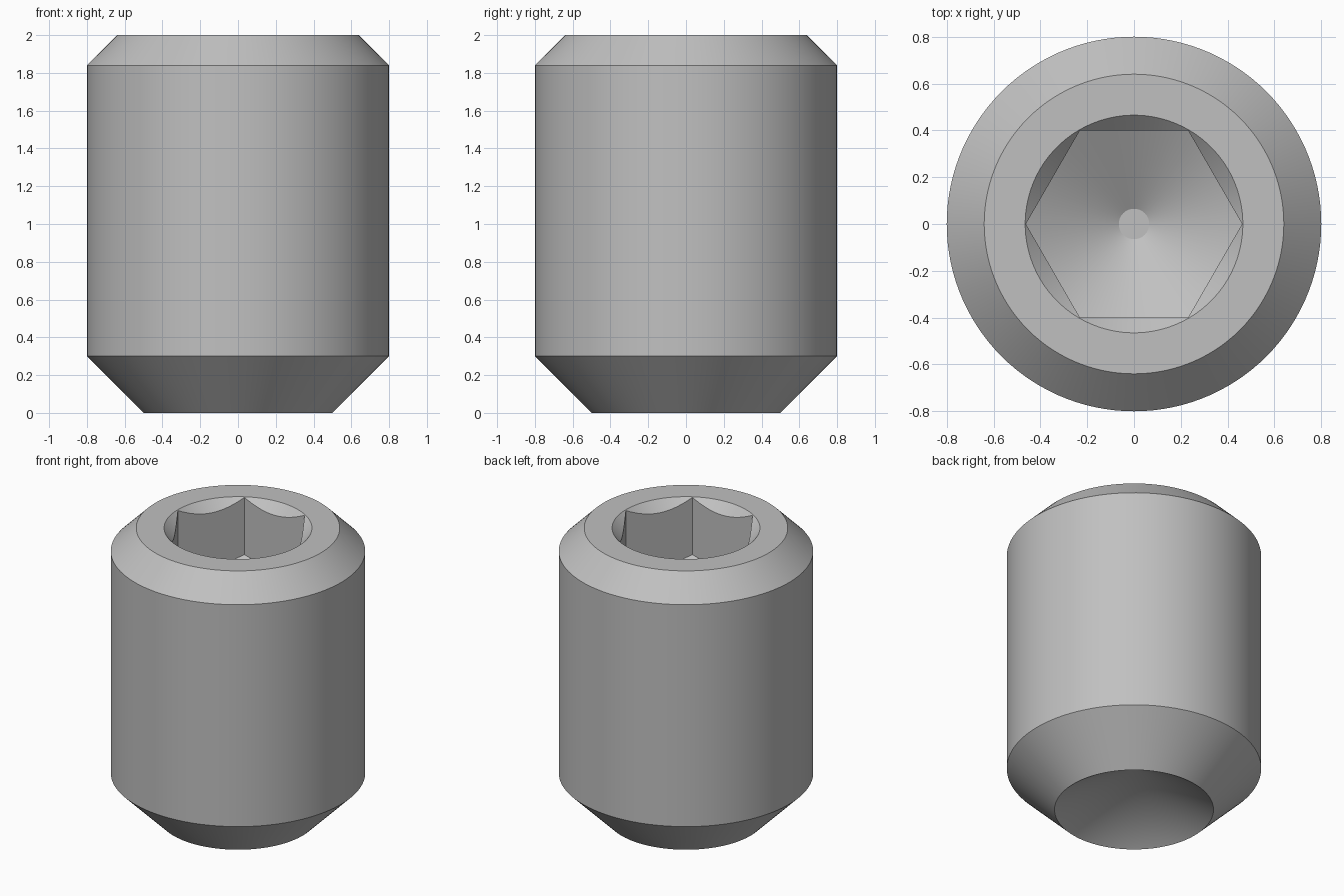
import bpy, bmesh
from math import cos, sin, tan, pi, radians

cube = bpy.data.objects.get("Cube")
if cube:
    bpy.data.objects.remove(cube, do_unlink=True)

SEGMENTS = 120          # multiple of six, so hexagon corners land on vertices
FLAT = 0.40             # half the distance across the socket flats
CORNER = FLAT / cos(pi / 6)
RIM = 0.465             # countersink radius at the top face
SLOPE = tan(radians(30))


def hexagon(a):
    """Radius of the hexagon at angle a, with a corner on +x."""
    return FLAT / cos(a % (pi / 3) - pi / 6)


def circle(r, z):
    return lambda a: (r, z)


# Rings from the cup point, up the outside and down into the socket
rings = [
    circle(0.50, 0.0),                                          # cup rim
    circle(0.80, 0.30),                                         # lower chamfer
    circle(0.80, 1.84),                                         # upper chamfer
    circle(0.64, 2.0),                                          # top face
    circle(RIM, 2.0),                                           # countersink
    lambda a: (hexagon(a), 2.0 - (RIM - hexagon(a))),           # top of hex walls
    lambda a: (hexagon(a), 1.6 - (CORNER - hexagon(a)) * SLOPE),  # foot of hex walls
    circle(0.065, 1.6 - (CORNER - 0.065) * SLOPE),              # drill tip
]

bm = bmesh.new()
angles = [2 * pi * i / SEGMENTS for i in range(SEGMENTS)]
loops = []
for ring in rings:
    loop = []
    for a in angles:
        r, z = ring(a)
        loop.append(bm.verts.new((r * cos(a), r * sin(a), z)))
    loops.append(loop)

for low, high in zip(loops, loops[1:]):
    for i in range(SEGMENTS):
        j = (i + 1) % SEGMENTS
        bm.faces.new((low[i], low[j], high[j], high[i]))

# Conical cup underneath and blunt tip at the socket floor
cup = bm.verts.new((0, 0, 0.5 * SLOPE))
tip = bm.verts.new((0, 0, 1.6 - (CORNER - 0.065) * SLOPE))
for i in range(SEGMENTS):
    j = (i + 1) % SEGMENTS
    bm.faces.new((cup, loops[0][j], loops[0][i]))
    bm.faces.new((tip, loops[-1][i], loops[-1][j]))
bmesh.ops.recalc_face_normals(bm, faces=bm.faces)

mesh = bpy.data.meshes.new("set_screw")
bm.to_mesh(mesh)
bm.free()
screw = bpy.data.objects.new("set_screw", mesh)
bpy.context.collection.objects.link(screw)

# Plain grey steel
steel = bpy.data.materials.new("grey_steel")
steel.use_nodes = True
colour = (0.53, 0.53, 0.53, 1)
steel.diffuse_color = colour
steel.node_tree.nodes["Principled BSDF"].inputs["Base Color"].default_value = colour
mesh.materials.append(steel)

bpy.ops.object.select_all(action='DESELECT')
screw.select_set(True)
bpy.context.view_layer.objects.active = screw
bpy.ops.object.shade_smooth_by_angle(angle=radians(29))
